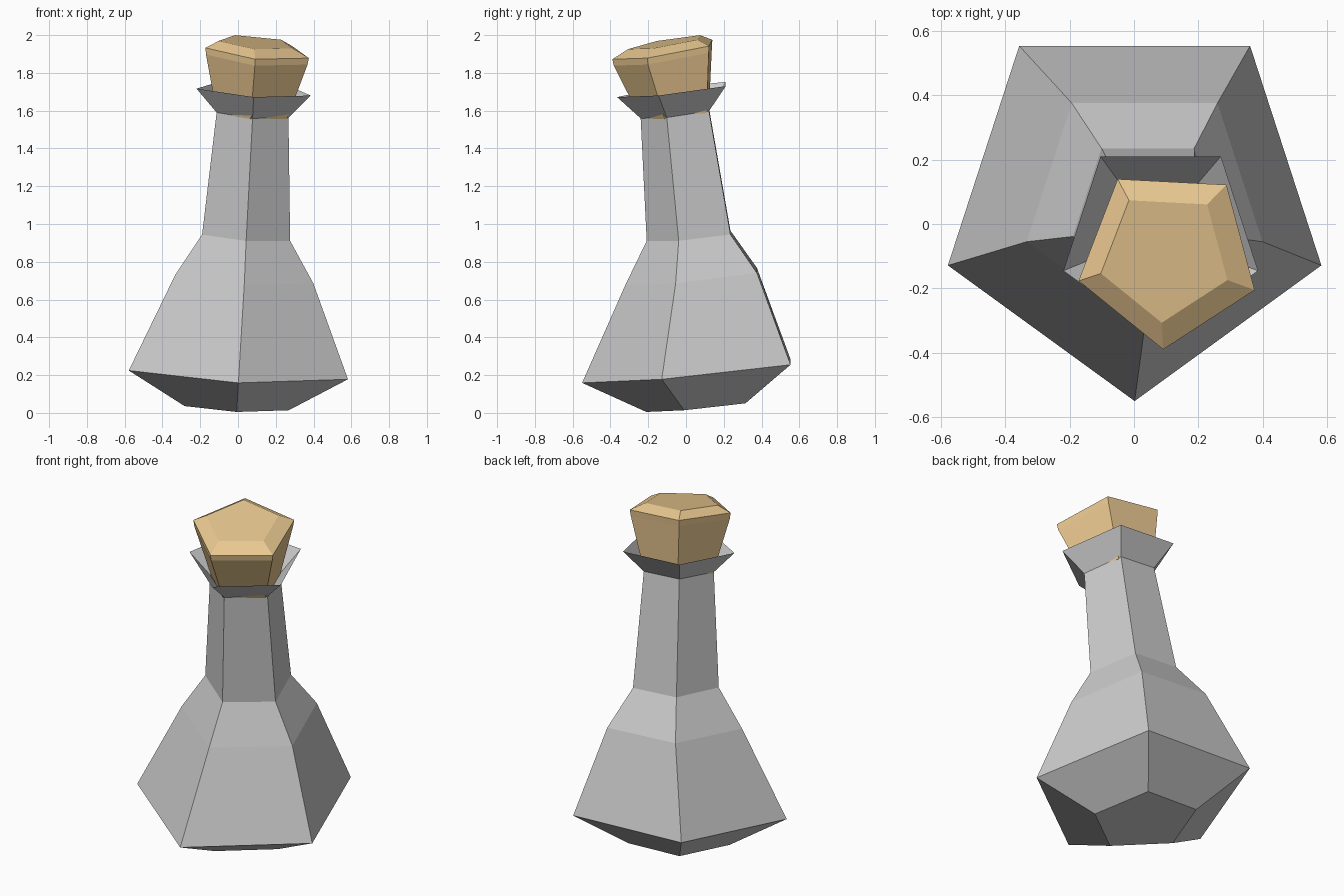
import bpy, bmesh, math

if "Cube" in bpy.data.objects:
    bpy.data.objects.remove(bpy.data.objects["Cube"])

SIDES = 5

def loft(name, rings, turn=0.0, cap_top=True):
    """Loft tilted pentagon rings: (centre x, y, z, radius, slope in x, slope in y)."""
    bm = bmesh.new()
    loops = []
    for cx, cy, cz, r, sx, sy in rings:
        loop = []
        for i in range(SIDES):
            a = math.radians(-90 + turn) + i * math.tau / SIDES
            dx, dy = r * math.cos(a), r * math.sin(a)
            loop.append(bm.verts.new((cx + dx, cy + dy, cz + sx * dx + sy * dy)))
        loops.append(loop)
    for lo, hi in zip(loops, loops[1:]):
        for i in range(SIDES):
            j = (i + 1) % SIDES
            bm.faces.new((lo[i], lo[j], hi[j], hi[i]))
    bm.faces.new(loops[0][::-1])
    if cap_top:
        bm.faces.new(loops[-1])
    mesh = bpy.data.meshes.new(name)
    bm.to_mesh(mesh)
    bm.free()
    obj = bpy.data.objects.new(name, mesh)
    bpy.context.collection.objects.link(obj)
    return obj

# Bottle: base, belly, shoulder, neck and open flared lip
loft("bottle", [
    (-0.007, 0.08, 0.034, 0.29, -0.04, 0.10),
    (0.002, 0.06, 0.22, 0.61, -0.04, 0.10),
    (0.033, 0.064, 0.72, 0.385, -0.06, 0.11),
    (0.043, 0.037, 0.935, 0.245, -0.07, 0.10),
    (0.077, -0.04, 1.585, 0.20, -0.07, 0.13),
    (0.083, -0.047, 1.71, 0.318, -0.06, 0.12),
], cap_top=False)

# Cork: tapered plug with a bevelled head
cork = loft("cork", [
    (0.077, -0.043, 1.578, 0.196, -0.07, 0.12),
    (0.104, -0.10, 1.885, 0.283, -0.09, 0.17),
    (0.106, -0.102, 1.92, 0.288, -0.09, 0.17),
    (0.097, -0.10, 1.96, 0.207, -0.09, 0.17),
], turn=-3)
mat = bpy.data.materials.new("cork_brown")
mat.diffuse_color = (0.82, 0.58, 0.28, 1)
mat.use_nodes = True
mat.node_tree.nodes["Principled BSDF"].inputs["Base Color"].default_value = mat.diffuse_color
cork.data.materials.append(mat)
